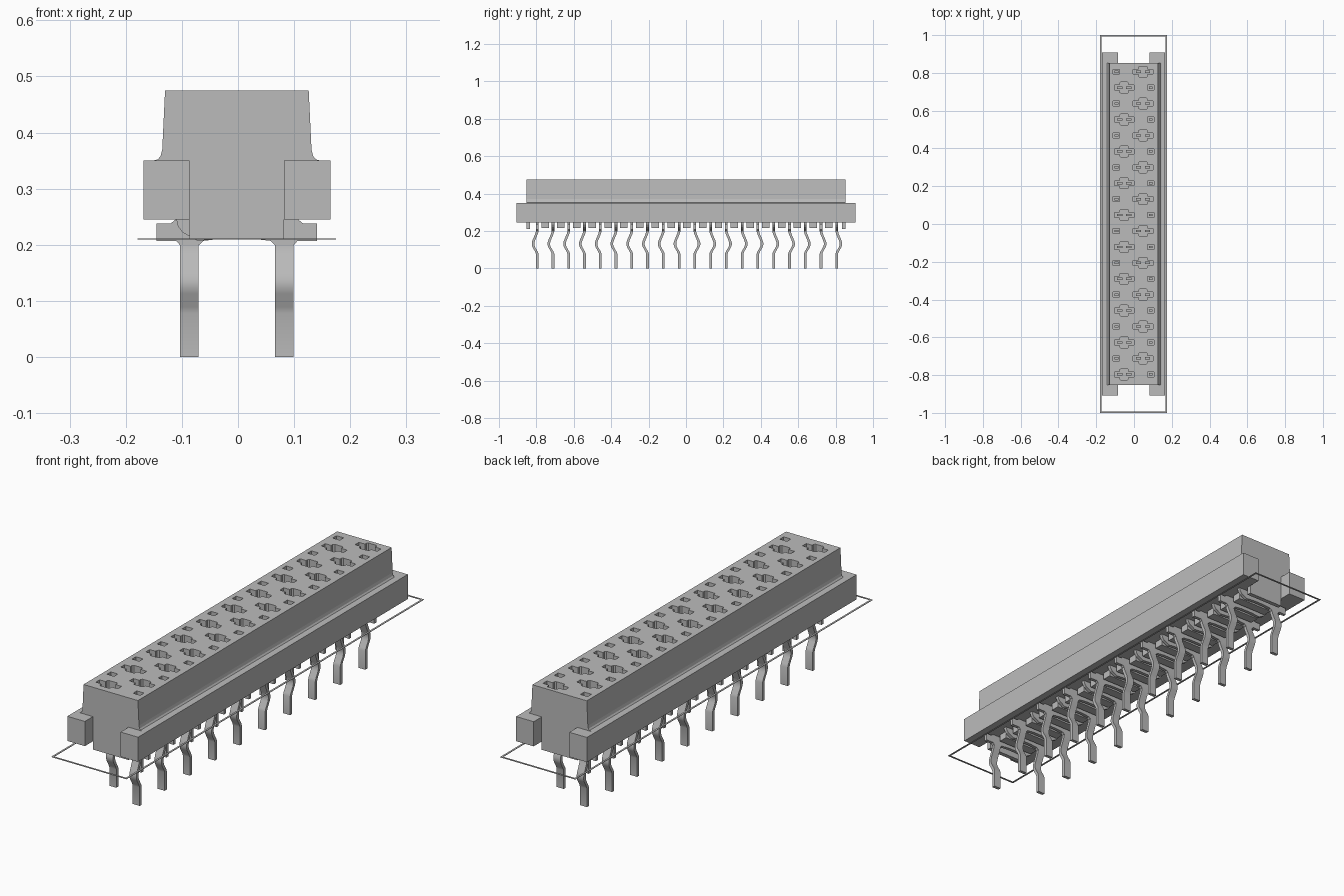
import bpy, bmesh, math
from mathutils import Vector

cube = bpy.data.objects.get("Cube")
if cube:
    bpy.data.objects.remove(cube, do_unlink=True)

grey = bpy.data.materials.new("plain grey")
grey.use_nodes = True
grey.diffuse_color = (0.5, 0.5, 0.5, 1)
grey.node_tree.nodes["Principled BSDF"].inputs["Base Color"].default_value = (0.5, 0.5, 0.5, 1)

CX = -0.002                                   # symmetry line of the housing
ROWS = [0.806 - 0.0843 * i for i in range(20)]
SIDES = [-1 if i % 2 == 0 else 1 for i in range(20)]


def prism(bm, pts, axis, a, b):
    """Extrude a 2D outline along an axis from a to b."""
    place = {"x": lambda p, t: (t, p[0], p[1]),
             "y": lambda p, t: (p[0], t, p[1]),
             "z": lambda p, t: (p[0], p[1], t)}[axis]
    low = [bm.verts.new(place(p, a)) for p in pts]
    high = [bm.verts.new(place(p, b)) for p in pts]
    bm.faces.new(low)
    bm.faces.new(high[::-1])
    for i in range(len(pts)):
        j = (i + 1) % len(pts)
        bm.faces.new((low[i], high[i], high[j], low[j]))


def box(bm, x0, x1, y0, y1, z0, z1):
    prism(bm, [(x0, y0), (x1, y0), (x1, y1), (x0, y1)], "z", z0, z1)


def finish(bm, name, smooth=False):
    bmesh.ops.recalc_face_normals(bm, faces=bm.faces)
    mesh = bpy.data.meshes.new(name)
    bm.to_mesh(mesh)
    bm.free()
    mesh.materials.append(grey)
    ob = bpy.data.objects.new(name, mesh)
    bpy.context.collection.objects.link(ob)
    if smooth:
        bpy.ops.object.select_all(action="DESELECT")
        ob.select_set(True)
        bpy.context.view_layer.objects.active = ob
        bpy.ops.object.shade_smooth_by_angle(angle=math.radians(30))
    return ob


# Housing: tapered upper block with a fillet down to the wide flange
half = [(0.128, 0.475), (0.133, 0.37), (0.136, 0.358), (0.141, 0.352),
        (0.149, 0.35), (0.1665, 0.35), (0.1665, 0.245)]
outline = [(CX + x, z) for x, z in half] + [(CX - x, z) for x, z in reversed(half)]
bm = bmesh.new()
prism(bm, outline, "y", -0.853, 0.853)
housing = finish(bm, "housing")

# Contact openings: one cross and one small slot per row
bm = bmesh.new()
quarter = [(0.052, 0.013), (0.024, 0.013), (0.024, 0.024), (0.018, 0.029)]
cross = (quarter + [(-x, y) for x, y in reversed(quarter)]
         + [(-x, -y) for x, y in quarter] + [(x, -y) for x, y in reversed(quarter)])
for y, s in zip(ROWS, SIDES):
    xc, xs = CX - s * 0.05, CX + s * 0.091
    prism(bm, [(xc + px, y + py) for px, py in cross], "z", 0.30, 0.50)
    box(bm, xs - 0.017, xs + 0.017, y - 0.013, y + 0.013, 0.30, 0.50)
cutter = finish(bm, "opening_cutter")
cutter.hide_render = True
cut = housing.modifiers.new("openings", "BOOLEAN")
cut.operation = "DIFFERENCE"
cut.solver = "EXACT"
cut.object = cutter
bpy.context.view_layer.objects.active = housing
housing.select_set(True)
bpy.ops.object.modifier_apply(modifier="openings")
bpy.data.objects.remove(cutter, do_unlink=True)

# Corner ears at both ends of the flange
bm = bmesh.new()
for sx in (-1, 1):
    for sy in (-1, 1):
        xs = sorted((CX + sx * 0.084, CX + sx * 0.1665))
        ys = sorted((sy * 0.853, sy * 0.907))
        box(bm, *xs, *ys, 0.245, 0.35)
finish(bm, "corner_ears")

# End walls and the ribs between the contacts under the housing
bm = bmesh.new()
for sy in (-1, 1):
    ys = sorted((sy * 0.835, sy * 0.853))
    box(bm, CX - 0.084, CX + 0.084, *ys, 0.21, 0.25)
finish(bm, "end_walls")
bm = bmesh.new()
for a, b in zip(ROWS, ROWS[1:]):
    mid = (a + b) / 2
    box(bm, CX - 0.084, CX + 0.084, mid - 0.02, mid + 0.02, 0.215, 0.25)
finish(bm, "underside_ribs")

# Contacts: flat crossbar with an outer tab and a rounded inner end
bar = [(0.143, 0.207), (0.143, 0.238), (0.118, 0.238), (0.108, 0.246), (-0.108, 0.246),
       (-0.105, 0.233), (-0.097, 0.222), (-0.084, 0.215), (-0.07, 0.207),
       (-0.025, 0.211), (0.025, 0.211), (0.06, 0.207), (0.067, 0.2), (0.102, 0.2), (0.108, 0.207)]
bm = bmesh.new()
for y, s in zip(ROWS, SIDES):
    prism(bm, [(CX + s * x, z) for x, z in bar], "y", y - 0.007, y + 0.007)
finish(bm, "contact_bars")

# Spring blades and retaining posts seen inside the openings
bm = bmesh.new()
for y, s in zip(ROWS, SIDES):
    for off in (-0.024, 0.024):
        x = CX - s * 0.05 + off
        box(bm, x - 0.014, x + 0.014, y - 0.006, y + 0.006, 0.29, 0.455)
    x = CX + s * 0.091
    box(bm, x - 0.01, x + 0.01, y - 0.006, y + 0.006, 0.29, 0.455)
finish(bm, "contact_blades")

# Solder legs: flat strips with a sideways kink, pointing towards the nearer end
path = [(0, 0.212), (0, 0.197), (0.004, 0.183), (0.018, 0.15), (0.022, 0.137),
        (0.022, 0.125), (0.018, 0.113), (0.004, 0.089), (0, 0.078), (0, 0)]
bm = bmesh.new()
for y, s in zip(ROWS, SIDES):
    d = 1 if y > 0 else -1
    strip = [(y + d * k - 0.007, z) for k, z in path] + [(y + d * k + 0.007, z) for k, z in reversed(path)]
    x = CX + s * 0.0845
    prism(bm, strip, "x", x - 0.0165, x + 0.0165)
finish(bm, "solder_legs", smooth=True)

# Thin flat outline around the footprint
bm = bmesh.new()
x0, x1, w, z0, z1 = -0.179, 0.175, 0.008, 0.209, 0.211
box(bm, x0, x0 + w, -1, 1, z0, z1)
box(bm, x1 - w, x1, -1, 1, z0, z1)
for y0, y1 in ((-1, -1 + w), (1 - w, 1)):
    box(bm, x0 + w, x1 - w, y0, y1, z0, z1)
finish(bm, "footprint_outline")
